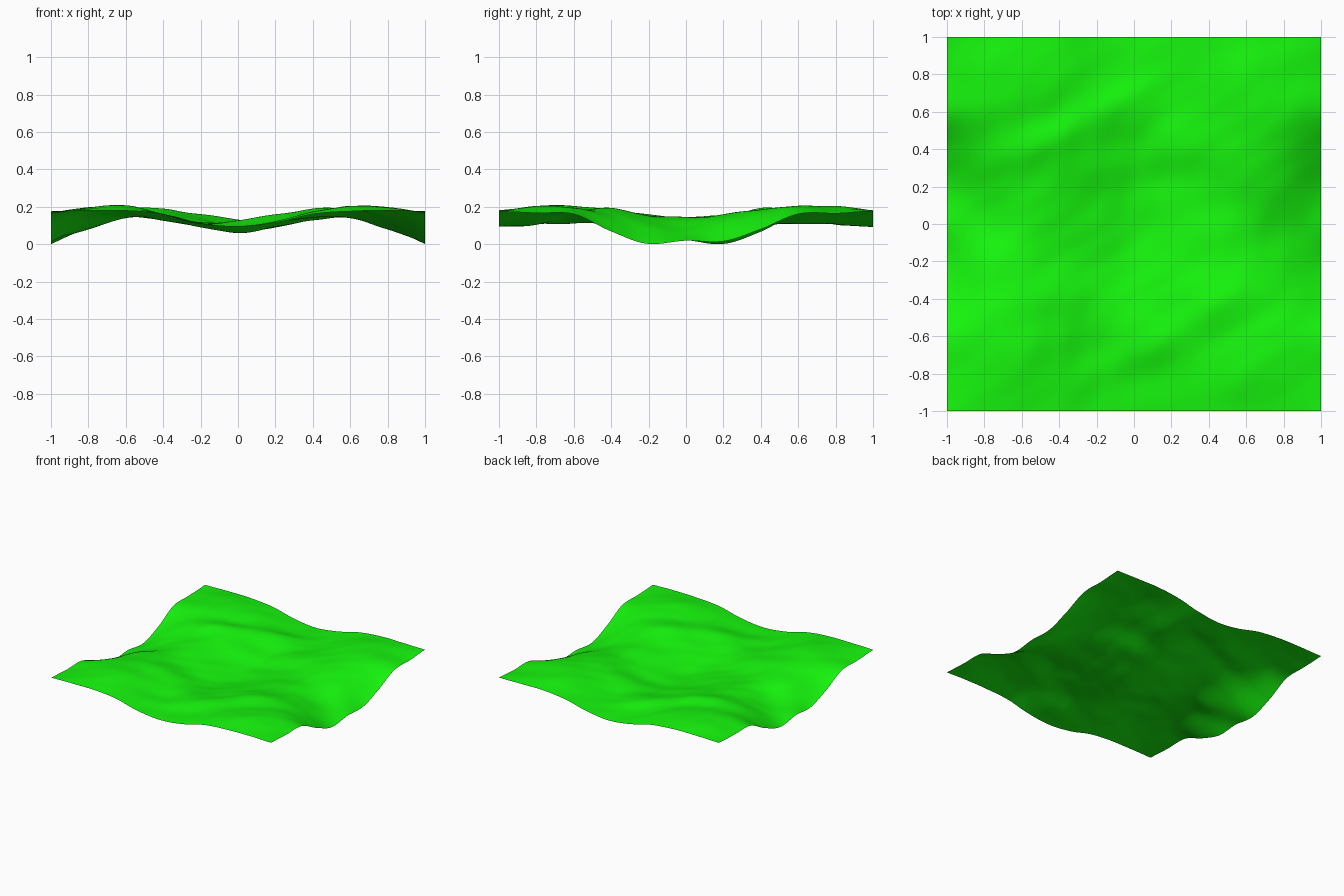
import bpy, bmesh, math

if "Cube" in bpy.data.objects:
    bpy.data.objects.remove(bpy.data.objects["Cube"])

# Height control rows for y = 0, .2, .4, .6, .8, 1 (x from -1 to 1, step .2).
# The land is the same after a half turn about z, so y < 0 reuses these rows.
HALF = [
    [.020, .084, .140, .134, .096, .062, .096, .134, .140, .084, .020],
    [.003, .096, .150, .150, .112, .072, .090, .132, .160, .130, .016],
    [.068, .148, .185, .180, .138, .100, .117, .160, .185, .168, .080],
    [.163, .190, .192, .178, .156, .126, .112, .162, .203, .196, .163],
    [.166, .198, .203, .175, .132, .110, .112, .160, .203, .192, .166],
    [.177, .180, .177, .163, .116, .093, .114, .160, .181, .180, .177],
]
ROWS = [r[::-1] for r in HALF[:0:-1]] + HALF
N = 120


def spline(vals, t):
    """Smooth curve through evenly spaced values, t in -1..1."""
    v = [2 * vals[0] - vals[1]] + list(vals) + [2 * vals[-1] - vals[-2]]
    s = (t + 1) / 2 * (len(vals) - 1)
    i = min(int(s), len(vals) - 2)
    f = s - i
    a, b, c, d = v[i:i + 4]
    return b + .5 * f * (c - a + f * (2 * a - 5 * b + 4 * c - d + f * (3 * (b - c) + d - a)))


def fold(x, y):
    """Long crest with a trough behind it."""
    d = (y - .5 * x - .68) / 1.12 + .015 * math.sin(9 * x)
    bump = math.exp(-(d / .07) ** 2) - math.exp(-((d - .13) / .08) ** 2)
    return .006 * bump * math.exp(-((x + .3) / .5) ** 4)


def ripple(x, y):
    """Small diagonal folds, even under a half turn, fading to the border."""
    fade = 1 - .6 * max(abs(x), abs(y)) ** 4
    bend = 1.5 * math.cos(3 * x + 6 * y)
    return fade * (.0025 * math.cos(11 * x - 17 * y + bend)
                   - .0015 * math.cos(9 * x + 15 * y)
                   - .0008 * math.cos(31 * x - 24 * y - 2 * bend))


# Terrain sheet
bm = bmesh.new()
bmesh.ops.create_grid(bm, x_segments=N, y_segments=N, size=1)
for v in bm.verts:
    x, y = v.co.x, v.co.y
    v.co.z = spline([spline(r, x) for r in ROWS], y) + ripple(x, y) + fold(x, y) + fold(-x, -y)
low = min(v.co.z for v in bm.verts)
for v in bm.verts:
    v.co.z -= low
for f in bm.faces:
    f.smooth = True
mesh = bpy.data.meshes.new("grass_terrain")
bm.to_mesh(mesh)
bm.free()
terrain = bpy.data.objects.new("grass_terrain", mesh)
bpy.context.collection.objects.link(terrain)

# Grass colour
green = bpy.data.materials.new("grass_green")
green.diffuse_color = (.008, .93, .004, 1)
green.use_nodes = True
green.node_tree.nodes["Principled BSDF"].inputs["Base Color"].default_value = green.diffuse_color
mesh.materials.append(green)
